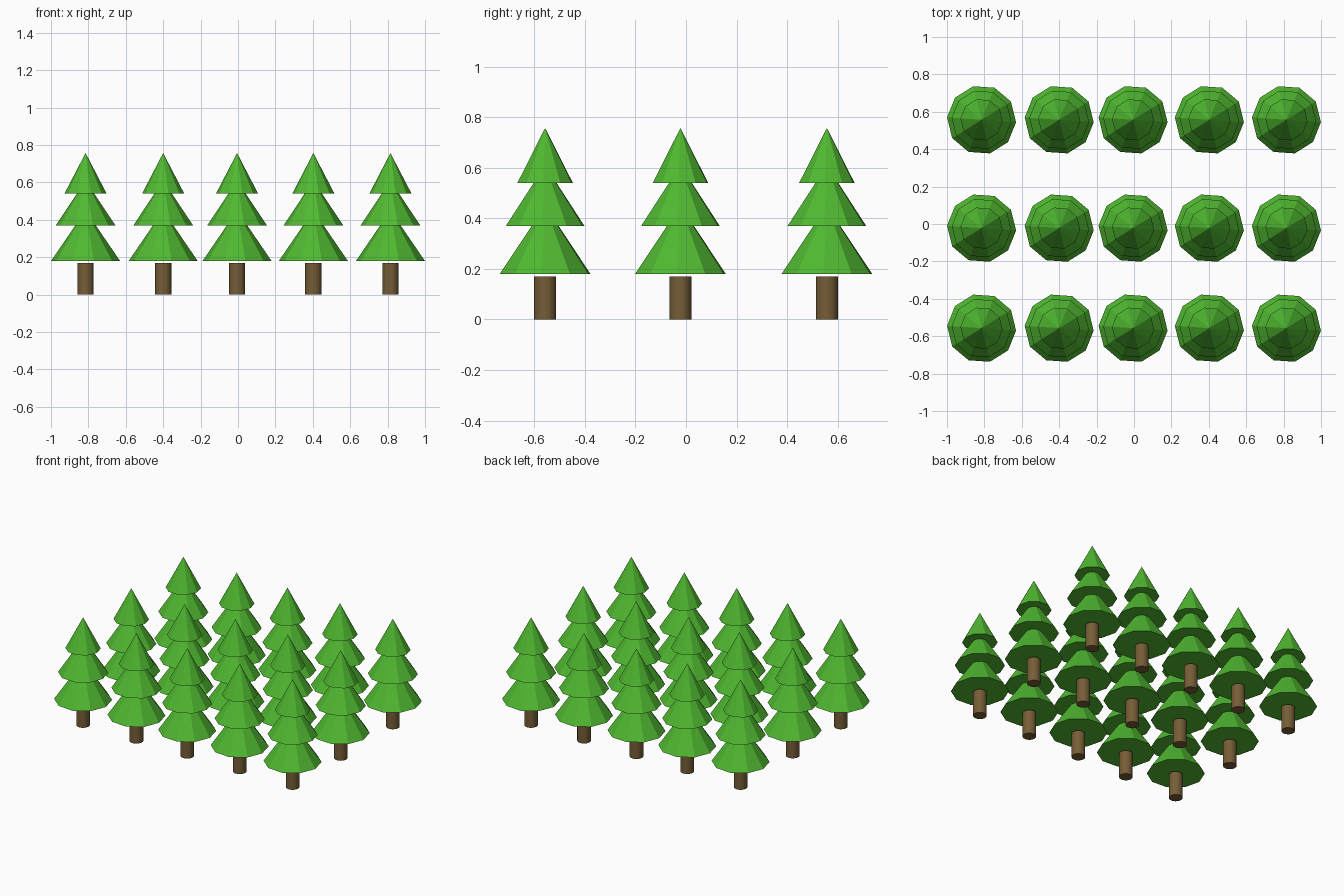
import bpy
import math

cube = bpy.data.objects.get("Cube")
if cube:
    bpy.data.objects.remove(cube, do_unlink=True)


def make_material(name, color):
    mat = bpy.data.materials.new(name)
    mat.use_nodes = True
    mat.diffuse_color = color
    bsdf = next(n for n in mat.node_tree.nodes if n.type == 'BSDF_PRINCIPLED')
    bsdf.inputs["Base Color"].default_value = color
    return mat


leaf_green = make_material("leaf green", (0.08, 0.485, 0.03, 1))
bark_brown = make_material("bark brown", (0.18, 0.11, 0.038, 1))

COLUMNS = (-0.815, -0.40, -0.005, 0.403, 0.815)
ROWS = (-0.557, -0.022, 0.557)
TURN = math.radians(-4)

# Foliage tiers: name, base radius, base height, tip height
TIERS = (
    ("lower_foliage", 0.185, 0.18, 0.45),
    ("middle_foliage", 0.16, 0.37, 0.61),
    ("upper_foliage", 0.113, 0.54, 0.757),
)
TRUNK_RADIUS, TRUNK_HEIGHT = 0.0435, 0.17


def make_trunk():
    bpy.ops.mesh.primitive_cylinder_add(
        vertices=32, radius=TRUNK_RADIUS, depth=TRUNK_HEIGHT,
        location=(0, 0, TRUNK_HEIGHT / 2))
    trunk = bpy.context.object
    trunk.name = "trunk"
    trunk.data.materials.append(bark_brown)
    bpy.ops.object.shade_smooth_by_angle(angle=math.radians(30))
    return trunk


def make_tier(name, radius, base, tip):
    # Ten-sided closed cone; the primitive's first vertex lies on the y axis
    bpy.ops.mesh.primitive_cone_add(
        vertices=10, radius1=radius, radius2=0, depth=tip - base,
        location=(0, 0, (base + tip) / 2),
        rotation=(0, 0, math.pi / 2 + TURN))
    tier = bpy.context.object
    tier.name = name
    tier.data.materials.append(leaf_green)
    return tier


# Model one tree, then repeat it over the grid with shared meshes
parts = [make_trunk()] + [make_tier(*tier) for tier in TIERS]
spots = [(x, y) for y in ROWS for x in COLUMNS]

for part in parts:
    base_name = part.name
    for number, (x, y) in enumerate(spots, start=1):
        if number == 1:
            item = part
        else:
            item = part.copy()
            bpy.context.collection.objects.link(item)
        item.name = f"{base_name}_{number}"
        item.location.x, item.location.y = x, y
